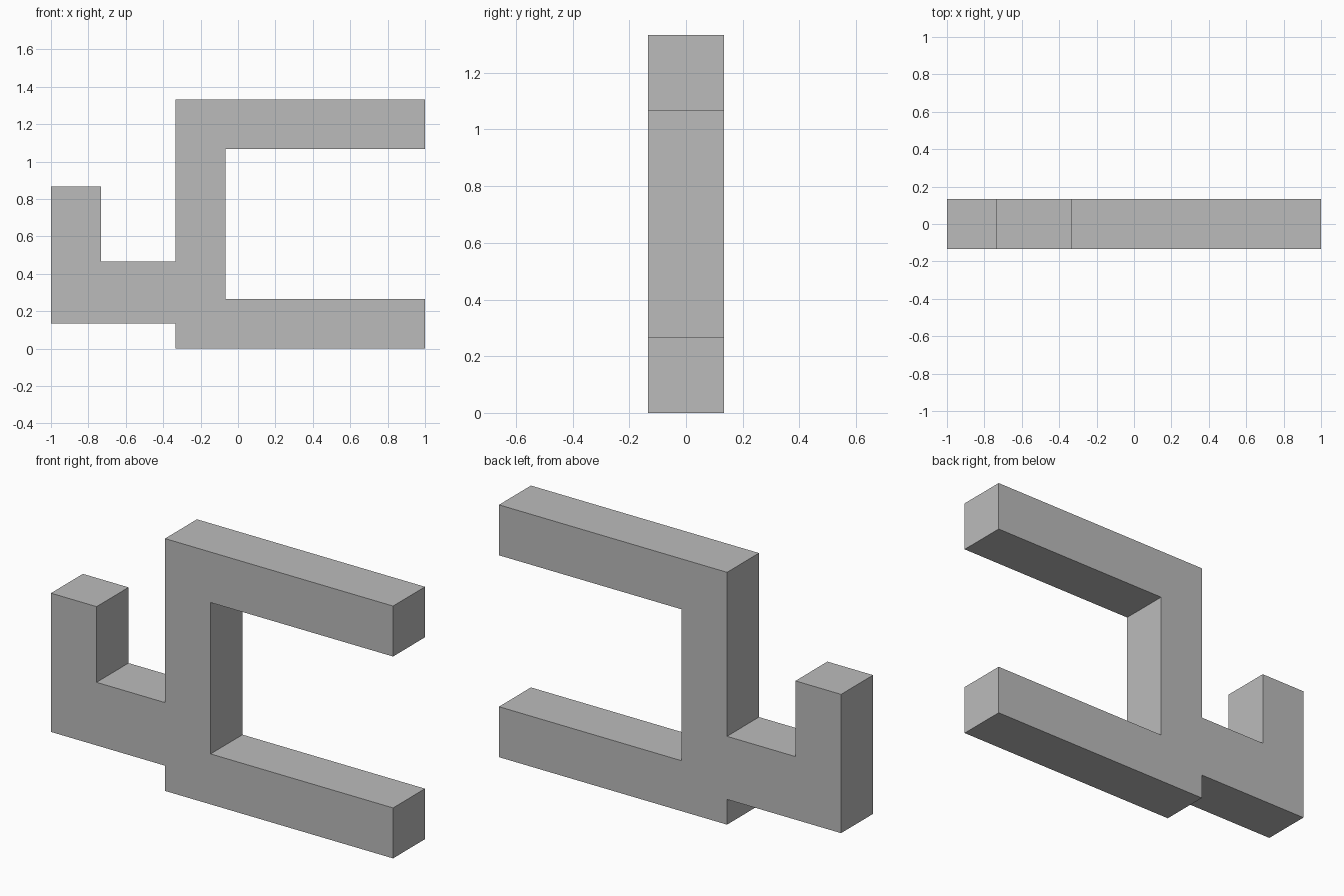
import bpy
import bmesh

default = bpy.data.objects.get("Cube")
if default:
    bpy.data.objects.remove(default, do_unlink=True)

grey = bpy.data.materials.new("plain grey")
grey.use_nodes = True
colour = (0.5, 0.5, 0.5, 1)
grey.diffuse_color = colour
grey.node_tree.nodes["Principled BSDF"].inputs["Base Color"].default_value = colour

# One square module: the bar is two units thick and the model fifteen wide
U = 2 / 15
HALF = U

# Outline of the branched bracket in modules, counter-clockwise from the front
outline = [
    (-2.5, 0), (7.5, 0), (7.5, 2), (-0.5, 2),      # lower arm
    (-0.5, 8), (7.5, 8), (7.5, 10), (-2.5, 10),    # upright and upper arm
    (-2.5, 3.5), (-5.5, 3.5), (-5.5, 6.5),         # side link
    (-7.5, 6.5), (-7.5, 1), (-2.5, 1),             # short post
]

# Extrude the outline through the depth
bm = bmesh.new()
front = bm.faces.new([bm.verts.new((x * U, -HALF, z * U)) for x, z in outline])
result = bmesh.ops.extrude_face_region(bm, geom=[front], use_keep_orig=True)
moved = [v for v in result["geom"] if isinstance(v, bmesh.types.BMVert)]
bmesh.ops.translate(bm, verts=moved, vec=(0, 2 * HALF, 0))
bmesh.ops.recalc_face_normals(bm, faces=bm.faces)

mesh = bpy.data.meshes.new("branched_bracket")
bm.to_mesh(mesh)
bm.free()
mesh.materials.append(grey)
bracket = bpy.data.objects.new("branched_bracket", mesh)
bpy.context.collection.objects.link(bracket)
